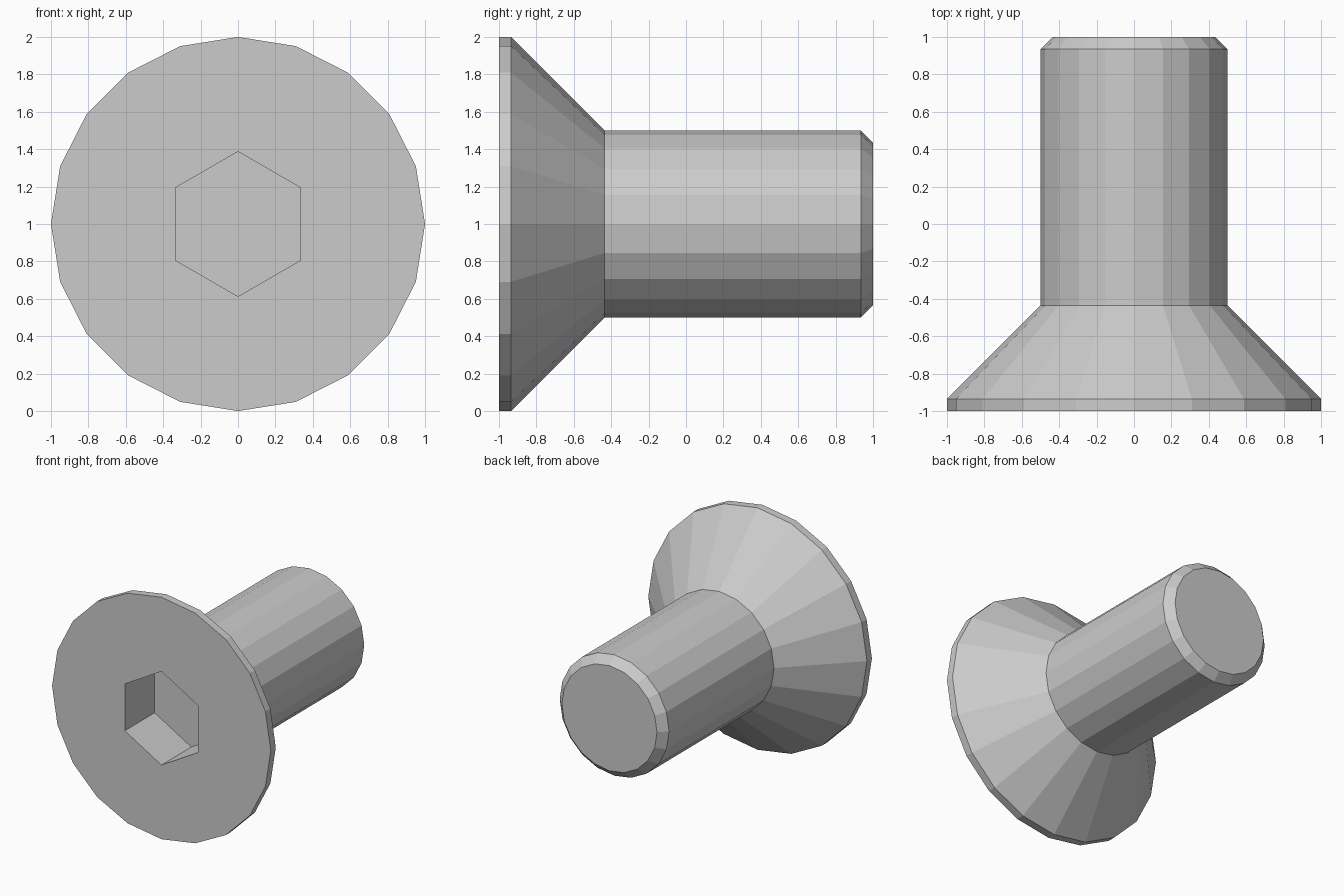
import bpy, bmesh, math

if "Cube" in bpy.data.objects:
    bpy.data.objects.remove(bpy.data.objects["Cube"])

bm = bmesh.new()


def ring(y, r, n, start=0.0):
    """Closed loop of n vertices around the screw axis (along y, at z = 1)."""
    angles = [start + math.tau * i / n for i in range(n)]
    return [bm.verts.new((r * math.cos(a), y, 1 + r * math.sin(a))) for a in angles]


def skin(a, b):
    """Quads between two rings of equal count."""
    n = len(a)
    for i in range(n):
        j = (i + 1) % n
        bm.faces.new((a[i], a[j], b[j], b[i]))


# Head rim, countersunk cone, shank and end chamfer
profile = [(-1, 1), (-0.935, 1), (-0.435, 0.5), (0.935, 0.5), (1, 0.435)]
rings = [ring(y, r, 20) for y, r in profile]
for a, b in zip(rings, rings[1:]):
    skin(a, b)
bm.faces.new(rings[-1])

# Hexagonal drive socket with flat floor
mouth = ring(-1, 0.387, 6, math.pi / 6)
floor = ring(-0.61, 0.387, 6, math.pi / 6)
skin(mouth, floor)
bm.faces.new(floor)

# Flat head face around the socket
edges = [bm.edges.get((loop[i - 1], loop[i]))
         for loop in (rings[0], mouth) for i in range(len(loop))]
bmesh.ops.triangle_fill(bm, edges=edges, use_beauty=True, normal=(0, -1, 0))

bmesh.ops.recalc_face_normals(bm, faces=bm.faces)
mesh = bpy.data.meshes.new("countersunk_screw")
bm.to_mesh(mesh)
bm.free()
bpy.context.collection.objects.link(bpy.data.objects.new("countersunk_screw", mesh))
